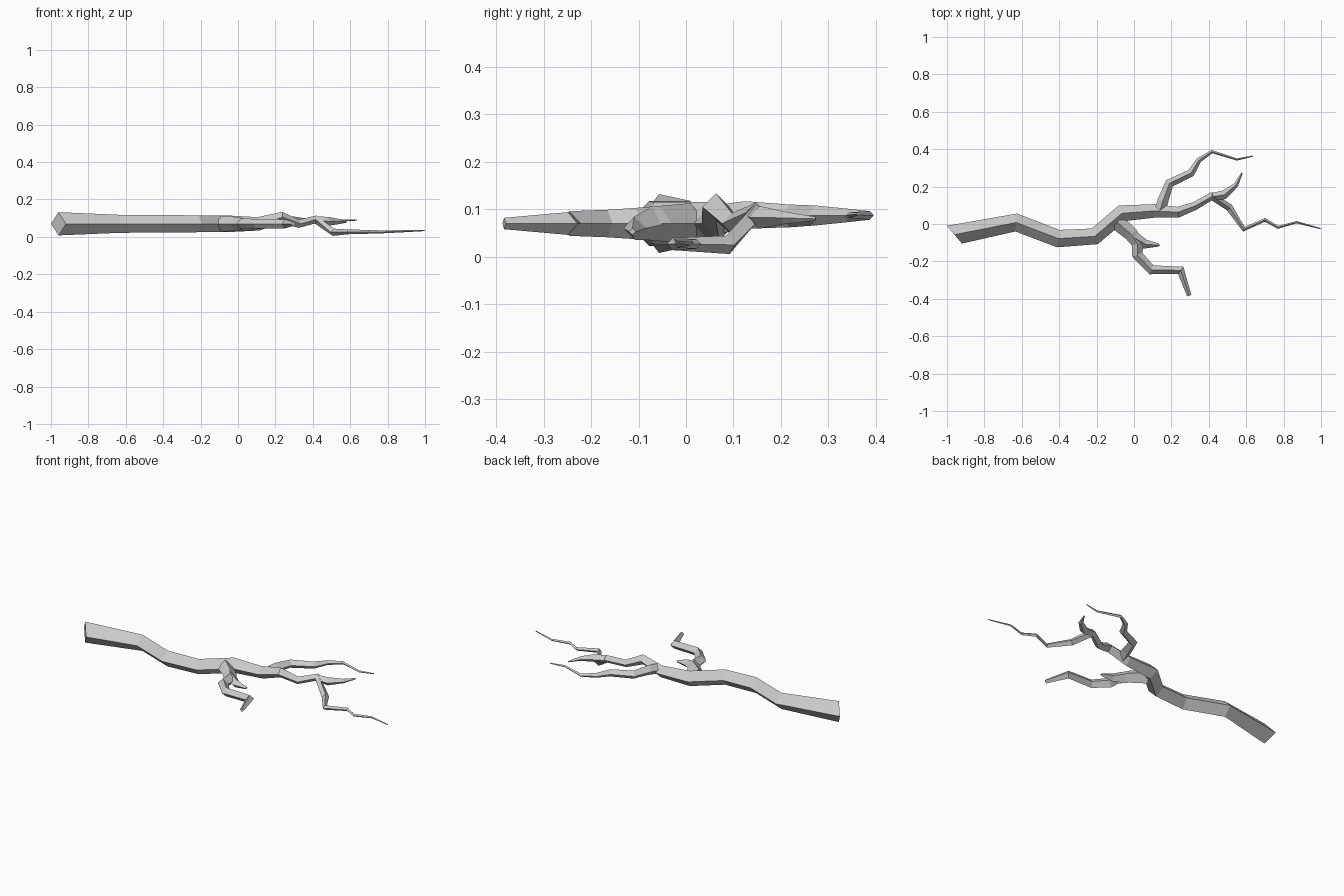
import bpy, bmesh
from math import cos, sin, radians
from mathutils import Vector

UP = Vector((0, 0, 1))


def limb(name, points, start_heading=None):
    """Sweep a diamond section along points given as (x, y, z, radius)."""
    bm = bmesh.new()
    centres = [Vector(p[:3]) for p in points]
    rings = []
    last = len(points) - 1
    for i, c in enumerate(centres):
        t = Vector()
        if i > 0:
            t += (c - centres[i - 1]).normalized()
        if i < last:
            t += (centres[i + 1] - c).normalized()
        if i == 0 and start_heading is not None:
            a = radians(start_heading)
            t = Vector((cos(a), sin(a), 0))
        t.normalize()
        side = UP.cross(t).normalized()
        up = t.cross(side)
        r = points[i][3]
        rings.append([bm.verts.new(c + d * r) for d in (side, up, -side, -up)])
    for a, b in zip(rings, rings[1:]):
        for k in range(4):
            n = (k + 1) % 4
            bm.faces.new((a[k], a[n], b[n], b[k]))
    bm.faces.new(rings[0][::-1])
    bm.faces.new(rings[-1])
    bmesh.ops.recalc_face_normals(bm, faces=bm.faces)
    mesh = bpy.data.meshes.new(name)
    bm.to_mesh(mesh)
    bm.free()
    ob = bpy.data.objects.new(name, mesh)
    bpy.context.collection.objects.link(ob)
    return ob


# Main bough, from the thick broken end to the long thin tip
limb("main_bough", [
    (-0.96, -0.057, 0.07, 0.062), (-0.63, 0.008, 0.07, 0.048),
    (-0.405, -0.078, 0.07, 0.047), (-0.21, -0.066, 0.07, 0.045),
    (-0.065, 0.057, 0.07, 0.045), (0.11, 0.07, 0.07, 0.036),
    (0.235, 0.063, 0.105, 0.029), (0.325, 0.096, 0.07, 0.022),
    (0.415, 0.148, 0.093, 0.022), (0.51, 0.088, 0.025, 0.02),
    (0.587, -0.028, 0.027, 0.013), (0.70, 0.022, 0.027, 0.01),
    (0.77, -0.018, 0.027, 0.008), (0.87, 0.01, 0.03, 0.006),
    (0.998, -0.025, 0.034, 0.003)], start_heading=40)

# Back branch
limb("back_branch", [
    (0.14, 0.075, 0.08, 0.03), (0.155, 0.125, 0.088, 0.029),
    (0.19, 0.218, 0.086, 0.024), (0.305, 0.273, 0.087, 0.021),
    (0.347, 0.342, 0.087, 0.014), (0.417, 0.387, 0.087, 0.009),
    (0.55, 0.345, 0.088, 0.006), (0.635, 0.363, 0.09, 0.003)])

# Short twig near the end of the bough
limb("end_twig", [
    (0.41, 0.145, 0.09, 0.02), (0.48, 0.155, 0.083, 0.024),
    (0.545, 0.208, 0.082, 0.013), (0.578, 0.273, 0.08, 0.004)])

# Front branch and its spur
limb("front_branch", [
    (-0.09, 0.01, 0.07, 0.043), (-0.015, -0.055, 0.07, 0.037),
    (0.02, -0.105, 0.07, 0.033), (0.018, -0.165, 0.07, 0.029),
    (0.093, -0.245, 0.07, 0.026), (0.25, -0.248, 0.07, 0.024),
    (0.295, -0.383, 0.07, 0.012)])
limb("front_spur", [
    (-0.005, -0.07, 0.07, 0.035), (0.06, -0.108, 0.06, 0.025),
    (0.135, -0.113, 0.053, 0.007)])
